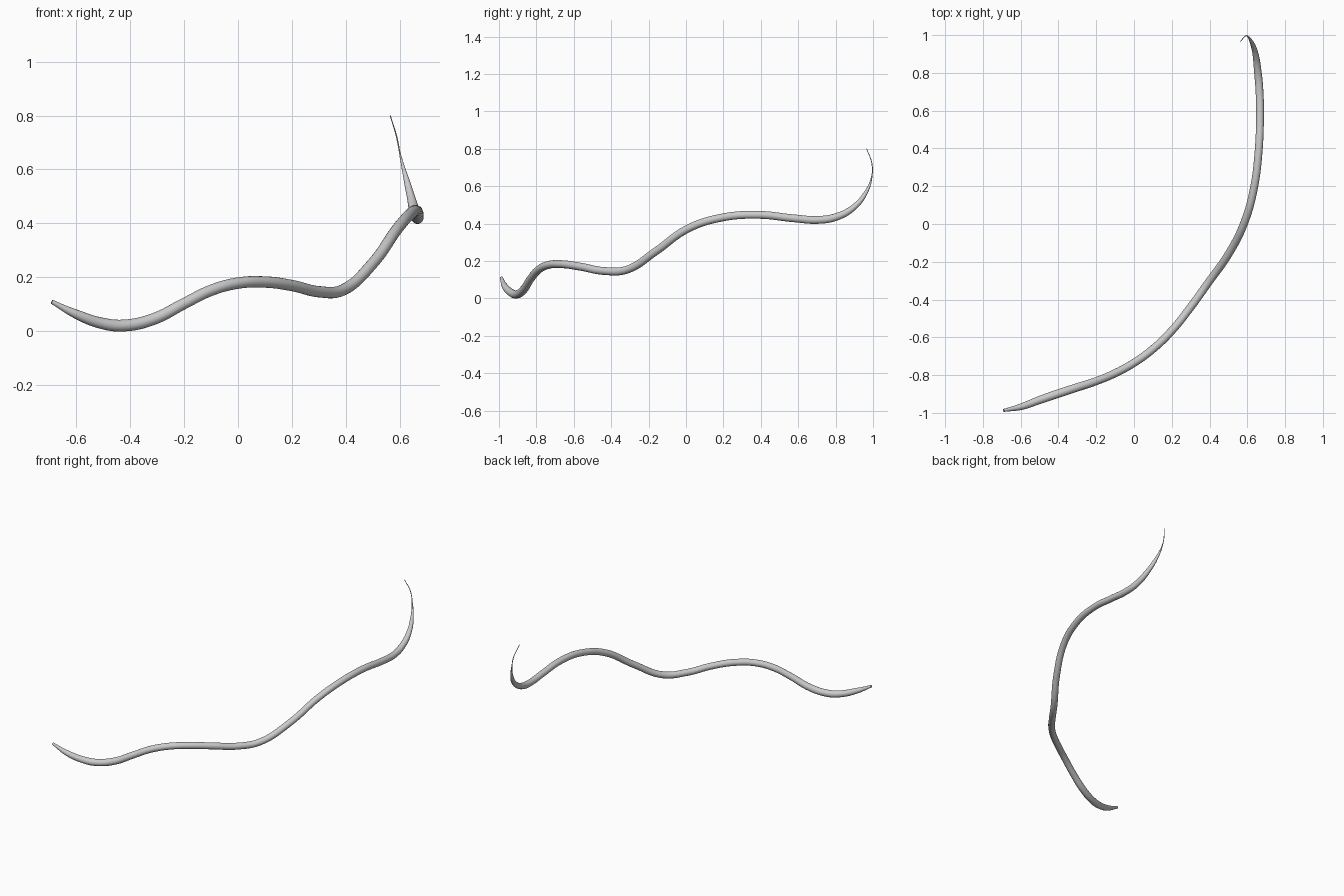
import bpy

# Centre line of the winding strand: x, y, z, radius
PATH = [
    (-0.690, -0.987, 0.110, 0.008),
    (-0.600, -0.968, 0.064, 0.017),
    (-0.500, -0.932, 0.029, 0.021),
    (-0.420, -0.904, 0.022, 0.022),
    (-0.310, -0.868, 0.047, 0.022),
    (-0.200, -0.832, 0.103, 0.021),
    (-0.100, -0.790, 0.152, 0.021),
    (0.000, -0.735, 0.179, 0.021),
    (0.100, -0.662, 0.183, 0.021),
    (0.200, -0.565, 0.170, 0.021),
    (0.300, -0.440, 0.147, 0.021),
    (0.390, -0.315, 0.154, 0.021),
    (0.500, -0.160, 0.253, 0.021),
    (0.585, 0.010, 0.373, 0.021),
    (0.635, 0.190, 0.432, 0.021),
    (0.660, 0.390, 0.447, 0.021),
    (0.667, 0.580, 0.428, 0.021),
    (0.664, 0.710, 0.420, 0.021),
    (0.655, 0.810, 0.438, 0.020),
    (0.643, 0.900, 0.490, 0.016),
    (0.624, 0.960, 0.563, 0.0105),
    (0.602, 0.993, 0.650, 0.0035),
    (0.588, 0.994, 0.720, 0.0025),
    (0.564, 0.966, 0.800, 0.0018),
]

# Tapered round tube swept along the centre line
curve = bpy.data.curves.new("strand", "CURVE")
curve.dimensions = "3D"
curve.resolution_u = 8
curve.bevel_depth = 1.0
curve.bevel_resolution = 6
curve.use_fill_caps = True
spline = curve.splines.new("BEZIER")
spline.bezier_points.add(len(PATH) - 1)
spline.radius_interpolation = "CARDINAL"
for p, (x, y, z, r) in zip(spline.bezier_points, PATH):
    p.co = (x, y, z)
    p.radius = r
    p.handle_left_type = p.handle_right_type = "AUTO"
strand = bpy.data.objects.new("strand", curve)
bpy.context.collection.objects.link(strand)

# Turn into a smooth-shaded mesh
bpy.context.view_layer.objects.active = strand
strand.select_set(True)
bpy.ops.object.convert(target="MESH")
bpy.ops.object.shade_smooth_by_angle()
